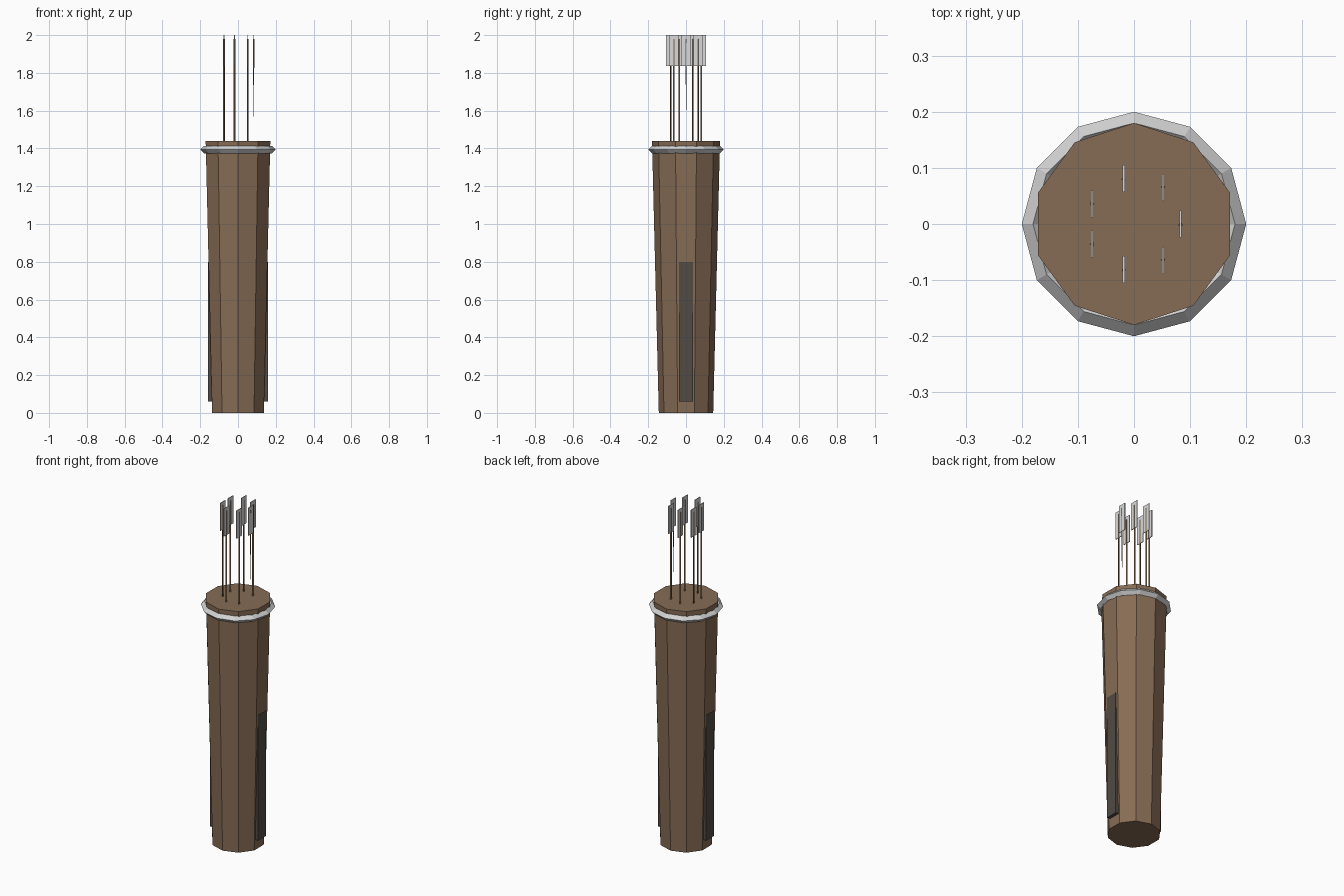
import bpy, bmesh, math
from mathutils import Matrix, Vector

if "Cube" in bpy.data.objects:
    bpy.data.objects.remove(bpy.data.objects["Cube"], do_unlink=True)


def material(name, rgb):
    m = bpy.data.materials.new(name)
    m.use_nodes = True
    m.diffuse_color = (*rgb, 1)
    m.node_tree.nodes["Principled BSDF"].inputs["Base Color"].default_value = (*rgb, 1)
    return m


leather = material("brown leather", (0.24, 0.15, 0.09))
dark = material("dark strap", (0.085, 0.07, 0.058))
metal = material("pale metal", (0.65, 0.65, 0.65))
feather = material("pale feather", (0.7, 0.7, 0.7))
wood = material("shaft wood", (0.2, 0.12, 0.065))


def finish(bm, name, mat):
    bmesh.ops.recalc_face_normals(bm, faces=bm.faces)
    mesh = bpy.data.meshes.new(name)
    bm.to_mesh(mesh)
    bm.free()
    mesh.materials.append(mat)
    ob = bpy.data.objects.new(name, mesh)
    bpy.context.collection.objects.link(ob)
    return ob


def tube(name, mat, sides, r_low, r_high, z_low, z_high, x=0, y=0, turn=0):
    bm = bmesh.new()
    place = Matrix.Translation((x, y, (z_low + z_high) / 2)) @ Matrix.Rotation(turn, 4, "Z")
    bmesh.ops.create_cone(bm, cap_ends=True, segments=sides, radius1=r_low,
                          radius2=r_high, depth=z_high - z_low, matrix=place)
    return finish(bm, name, mat)


def box(name, mat, centre, size):
    bm = bmesh.new()
    bmesh.ops.create_cube(bm, size=1, matrix=Matrix.Translation(centre)
                          @ Matrix.Diagonal((*size, 1)))
    return finish(bm, name, mat)


# Tapered ten-sided case, a corner at front and back
tube("case", leather, 10, 0.144, 0.18, 0, 1.44)

# Faceted rim ring with a diamond cross-section
bm = bmesh.new()
rings = []
for i in range(12):
    a = math.tau * i / 12
    out = Vector((math.cos(a), math.sin(a), 0))
    rings.append([bm.verts.new(out * (0.18 + 0.02 * math.cos(b)) +
                               Vector((0, 0, 1.394 + 0.02 * math.sin(b))))
                  for b in (math.tau * j / 4 for j in range(4))])
for i in range(12):
    p, q = rings[i], rings[(i + 1) % 12]
    for j in range(4):
        k = (j + 1) % 4
        bm.faces.new((p[j], q[j], q[k], p[k]))
finish(bm, "rim_ring", metal)

# Upright strap on each side
for side, label in ((1, "left"), (-1, "right")):
    box(label + "_strap", dark, (side * 0.147, 0, 0.43), (0.021, 0.072, 0.74))

# Circle of seven arrows, each a thin shaft and a flat fletching
for i in range(7):
    a = math.tau * i / 7
    x, y = 0.083 * math.cos(a), 0.083 * math.sin(a)
    foot = 1.57 if i == 0 else 1.43
    tube(f"arrow_shaft_{i + 1}", wood, 3, 0.001 if i == 0 else 0.005, 0.005,
         foot, 1.98, x, y, a)
    box(f"fletching_{i + 1}", feather, (x, y, 1.918), (0.004, 0.048, 0.164))
